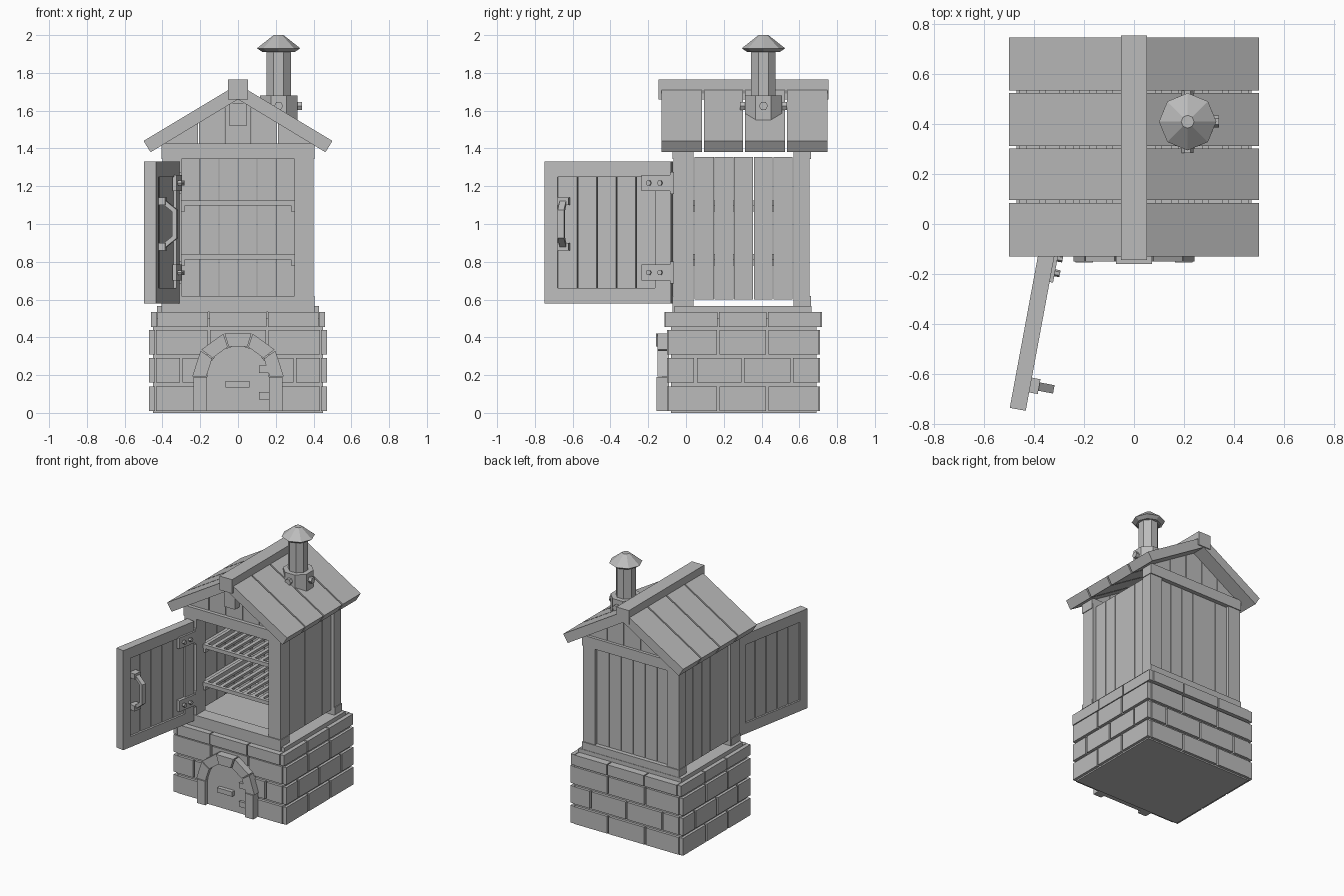
import bpy, bmesh, math
from mathutils import Matrix

if "Cube" in bpy.data.objects:
    bpy.data.objects.remove(bpy.data.objects["Cube"], do_unlink=True)

grey = bpy.data.materials.new("plain grey")
grey.use_nodes = True
grey.diffuse_color = (0.5, 0.5, 0.5, 1)
grey.node_tree.nodes["Principled BSDF"].inputs["Base Color"].default_value = (0.5, 0.5, 0.5, 1)


def finish(name, bm, matrix=None):
    bmesh.ops.recalc_face_normals(bm, faces=bm.faces)
    mesh = bpy.data.meshes.new(name)
    bm.to_mesh(mesh)
    bm.free()
    mesh.materials.append(grey)
    ob = bpy.data.objects.new(name, mesh)
    bpy.context.collection.objects.link(ob)
    if matrix:
        ob.matrix_world = matrix
    return ob


def prism(name, points, y0, y1, matrix=None):
    """Extrude an x-z outline from y0 to y1."""
    bm = bmesh.new()
    face = bm.faces.new([bm.verts.new((x, y0, z)) for x, z in points])
    new = bmesh.ops.extrude_face_region(bm, geom=[face])["geom"]
    verts = [v for v in new if isinstance(v, bmesh.types.BMVert)]
    bmesh.ops.translate(bm, verts=verts, vec=(0, y1 - y0, 0))
    return finish(name, bm, matrix)


def box(name, x, y, z, matrix=None):
    return prism(name, [(x[0], z[0]), (x[1], z[0]), (x[1], z[1]), (x[0], z[1])], y[0], y[1], matrix)


def cone(name, sides, r0, r1, depth, matrix):
    bm = bmesh.new()
    bmesh.ops.create_cone(bm, cap_ends=True, segments=sides, radius1=r0, radius2=r1, depth=depth)
    return finish(name, bm, matrix)


def spans(start, cuts, end, gap):
    """Split a length into pieces with gaps between."""
    edges = [start] + list(cuts) + [end]
    last = len(edges) - 2
    return [(edges[i] + (gap / 2 if i else 0), edges[i + 1] - (gap / 2 if i < last else 0))
            for i in range(last + 1)]


def course(name, z, xr, ya, yb, xcuts, ycuts, gap):
    """One ring of bricks on all four sides."""
    for a, b in spans(-xr + 0.035, xcuts, xr - 0.035, gap):
        box(name + "_front", (a, b), (ya, ya + 0.06), z)
        box(name + "_back", (a, b), (yb - 0.06, yb), z)
    for s in (-1, 1):
        for a, b in spans(ya + 0.005, ycuts, yb - 0.005, gap):
            box(name + "_side", sorted((s * xr, s * (xr - 0.03))), (a, b), z)


# Brick base
box("mortar_core", (-0.45, 0.45), (-0.08, 0.69), (0, 0.5))
wide, narrow = ((-0.155, 0.155), (0.17, 0.43)), ((-0.3, 0, 0.3), (0.05, 0.3, 0.56))
for i, cuts in enumerate((wide, narrow, wide)):
    course("brick", (0.01 + 0.15 * i, 0.14 + 0.15 * i), 0.47, -0.1, 0.71, cuts[0], cuts[1], 0.014)
course("ledge_brick", (0.455, 0.535), 0.46, -0.115, 0.72, (-0.155, 0.155), (0.17, 0.43), 0.008)
box("cabin_floor", (-0.43, 0.43), (-0.06, 0.665), (0.45, 0.565))

# Arched fire door
arc = [math.pi * i / 12 for i in range(13)]
outline = [(0.165 * math.cos(a), 0.19 + 0.165 * math.sin(a)) for a in arc]
prism("fire_door", [(0.165, 0.01)] + outline + [(-0.165, 0.01)], -0.125, -0.09)
for s in (-1, 1):
    box("arch_post", sorted((s * 0.165, s * 0.235)), (-0.155, -0.09), (0.01, 0.19))
for i in range(5):
    a, b = math.pi * i / 5 + 0.015, math.pi * (i + 1) / 5 - 0.015
    pts = [(r * math.cos(t), 0.19 + r * math.sin(t)) for r, t in
           ((0.168, a), (0.242, a), (0.242, b), (0.168, b))]
    prism("arch_stone", pts, -0.16 if i == 2 else -0.15, -0.09)
box("fire_door_handle", (-0.065, 0.06), (-0.155, -0.12), (0.135, 0.17))
for z in (0.07, 0.21):
    box("fire_door_hinge", (0.11, 0.17), (-0.145, -0.12), (z, z + 0.04))

# Cabin frame
for s in (-1, 1):
    for y in ((-0.065, 0.04), (0.57, 0.655)):
        box("corner_post", sorted((s * 0.3, s * 0.4)), y, (0.535, 1.38))
    for a, b in spans(0.045, [0.045 + 0.104 * k for k in range(1, 5)], 0.565, 0.004):
        box("side_plank", sorted((s * 0.355, s * 0.38)), (a, b), (0.6, 1.355))
for y in ((-0.072, 0.035), (0.575, 0.662)):
    box("top_beam", (-0.405, 0.405), y, (1.345, 1.425))
    box("bottom_beam", (-0.405, 0.405), y, (0.535, 0.62))
for a, b in spans(-0.305, [-0.2, -0.1, 0, 0.1, 0.2], 0.305, 0.004):
    box("back_plank", (a, b), (0.6, 0.63), (0.6, 1.36))

# Gables, cut to the roof slope
slope, peak = 0.6, 1.66
for y in ((-0.045, -0.01), (0.605, 0.64)):
    for a, b in spans(-0.39, [-0.21, -0.07, 0.07, 0.21], 0.39, 0.005):
        top = [(x, peak - slope * abs(x)) for x in ((b, 0, a) if a < 0 < b else (b, a))]
        prism("gable_plank", [(a, 1.4), (b, 1.4)] + top, *y)
box("ridge_beam_end", (-0.045, 0.045), (-0.1, 0), (1.52, 1.64))

# Roof boards and ridge cap
for s in (-1, 1):
    for a, b in spans(-0.13, [0.09, 0.308, 0.53], 0.748, 0.011):
        prism("roof_board", [(0, 1.74), (s * 0.5, 1.44), (s * 0.463, 1.38), (0, peak)], a, b)
box("ridge_cap", (-0.052, 0.052), (-0.145, 0.755), (1.66, 1.765))

# Chimney
cx, cy = 0.215, 0.41
turn = Matrix.Rotation(math.pi / 8, 4, "Z")


def at(z):
    return Matrix.Translation((cx, cy, z))


cone("chimney_pipe", 8, 0.07, 0.07, 0.34, at(1.76) @ turn)
cone("chimney_collar", 8, 0.107, 0.107, 0.14, at(1.61) @ turn)
cone("chimney_cap_lip", 8, 0.085, 0.115, 0.02, at(1.92))
cone("chimney_cap", 8, 0.115, 0.026, 0.07, at(1.965))
for i in range(4):
    spin = Matrix.Rotation(i * math.pi / 2, 4, "Z")
    lie = Matrix.Translation((0.11, 0, 0)) @ Matrix.Rotation(math.pi / 2, 4, "Y")
    cone("collar_bolt", 6, 0.024, 0.024, 0.03, at(1.625) @ spin @ lie)

# Rack shelves
for z in (0.84, 1.125):
    for y in (0.01, 0.54):
        box("rack_bar", (-0.3, 0.3), (y, y + 0.025), (z - 0.028, z))
    for s in (-1, 1):
        box("rack_rail", sorted((s * 0.275, s * 0.3)), (0.01, 0.565), (z - 0.028, z))
        box("rack_support", sorted((s * 0.28, s * 0.36)), (0.015, 0.56), (z - 0.06, z - 0.028))
    for k in range(8):
        x = -0.231 + 0.066 * k
        box("rack_slat", (x - 0.014, x + 0.014), (0.03, 0.545), (z - 0.022, z - 0.004))

# Open door, built along -y from its hinge
swing = Matrix.Translation((-0.31, -0.08, 0)) @ Matrix.Rotation(math.radians(-10.5), 4, "Z")
thick = (-0.065, 0)
for y in ((-0.68, -0.61), (-0.085, 0)):
    box("door_stile", thick, y, (0.58, 1.33), swing)
for z in ((0.58, 0.66), (1.25, 1.33)):
    box("door_rail", thick, (-0.61, -0.085), z, swing)
for a, b in spans(-0.61, [-0.505, -0.4, -0.295, -0.19], -0.085, 0.006):
    box("door_plank", (-0.052, -0.015), (a, b), (0.655, 1.255), swing)

# Door handle
for z in (0.86, 1.1):
    box("handle_mount", (-0.015, 0.035), (-0.605, -0.545), (z, z + 0.04), swing)
prism("handle_grip", [(0.02, 1.135), (0.095, 1.075), (0.095, 0.925), (0.02, 0.865),
                      (0.02, 0.895), (0.07, 0.935), (0.07, 1.065), (0.02, 1.105)],
      -0.592, -0.558, swing)

# Door hinges
for z in (0.743, 1.217):
    box("hinge_plate", (-0.01, 0.014), (-0.155, 0), (z - 0.042, z + 0.042), swing)
    box("hinge_leaf", (-0.36, -0.3), (-0.085, -0.06), (z - 0.058, z + 0.058))
    for y in (-0.115, -0.055):
        lie = Matrix.Translation((0.02, y, z)) @ Matrix.Rotation(math.pi / 2, 4, "Y")
        cone("hinge_bolt", 6, 0.014, 0.014, 0.03, swing @ lie)
